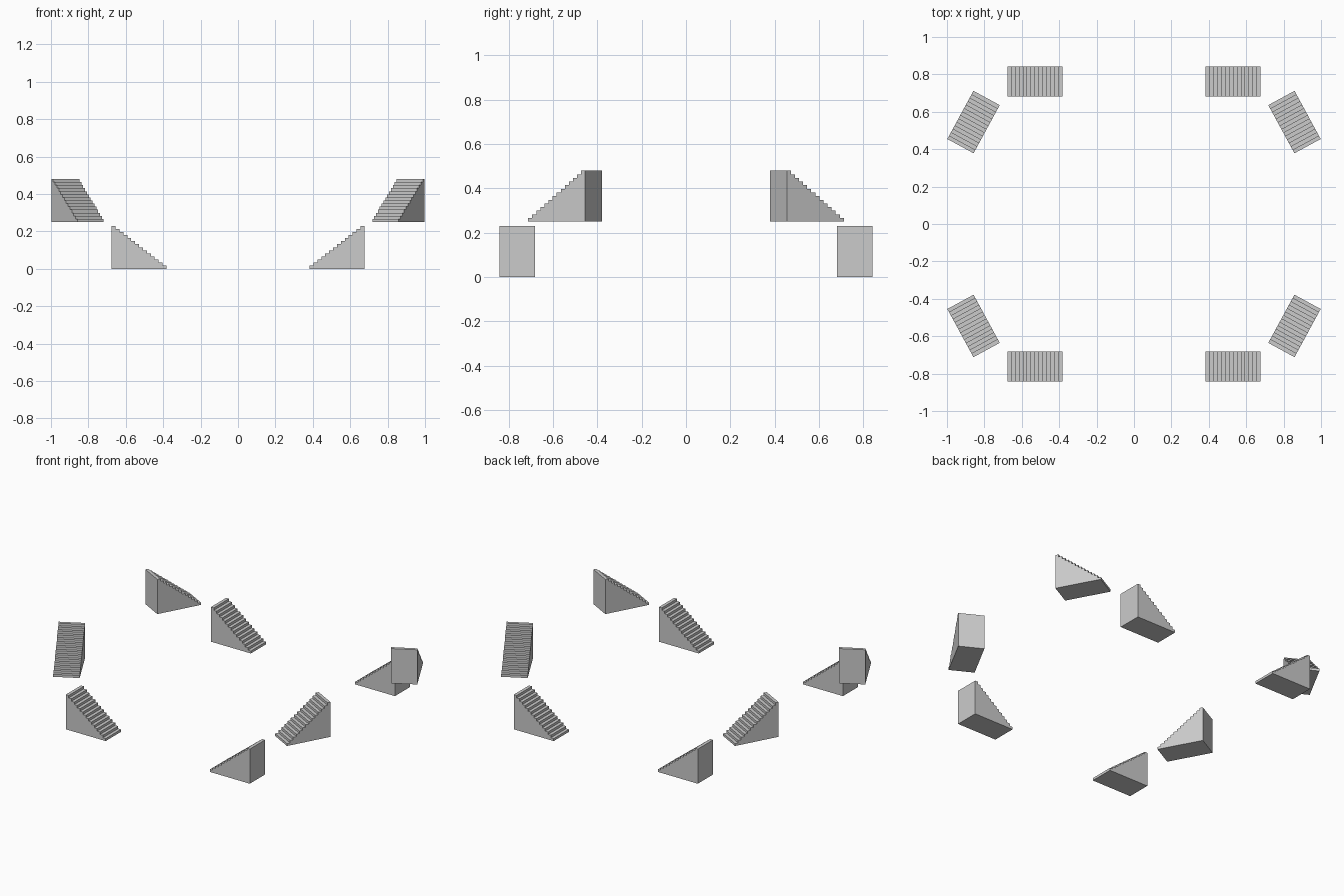
import bpy, bmesh, math
from mathutils import Matrix

if "Cube" in bpy.data.objects:
    bpy.data.objects.remove(bpy.data.objects["Cube"])

STEPS, RUN, RISE, WIDTH = 14, 0.293, 0.23, 0.16


def stair_flight(name, centre, z, angle, sx, sy):
    """Solid staircase climbing along local +x, mirrored by sx / sy."""
    tread, riser = RUN / STEPS, RISE / STEPS
    profile = [(-RUN / 2, 0)]
    for i in range(STEPS):
        x = -RUN / 2 + i * tread
        profile += [(x, (i + 1) * riser), (x + tread, (i + 1) * riser)]
    profile.append((RUN / 2, 0))
    bm = bmesh.new()
    face = bm.faces.new([bm.verts.new((x, -WIDTH / 2, h)) for x, h in profile])
    side = bmesh.ops.extrude_face_region(bm, geom=[face])
    new = [v for v in side["geom"] if isinstance(v, bmesh.types.BMVert)]
    bmesh.ops.translate(bm, verts=new, vec=(0, WIDTH, 0))
    place = (Matrix.Diagonal((sx, sy, 1, 1))
             @ Matrix.Translation((centre[0], centre[1], z))
             @ Matrix.Rotation(angle, 4, 'Z'))
    bm.transform(place)
    bmesh.ops.recalc_face_normals(bm, faces=bm.faces)
    mesh = bpy.data.meshes.new(name)
    bm.to_mesh(mesh)
    bm.free()
    bpy.context.collection.objects.link(bpy.data.objects.new(name, mesh))


# One lower and one upper flight in each of the four corners
for sx, h in ((1, "right"), (-1, "left")):
    for sy, d in ((1, "back"), (-1, "front")):
        stair_flight(f"lower_stairs_{d}_{h}", (0.529, 0.761), 0, 0, sx, sy)
        stair_flight(f"upper_stairs_{d}_{h}", (0.858, 0.545), 0.25,
                     math.radians(-61.5), sx, sy)
